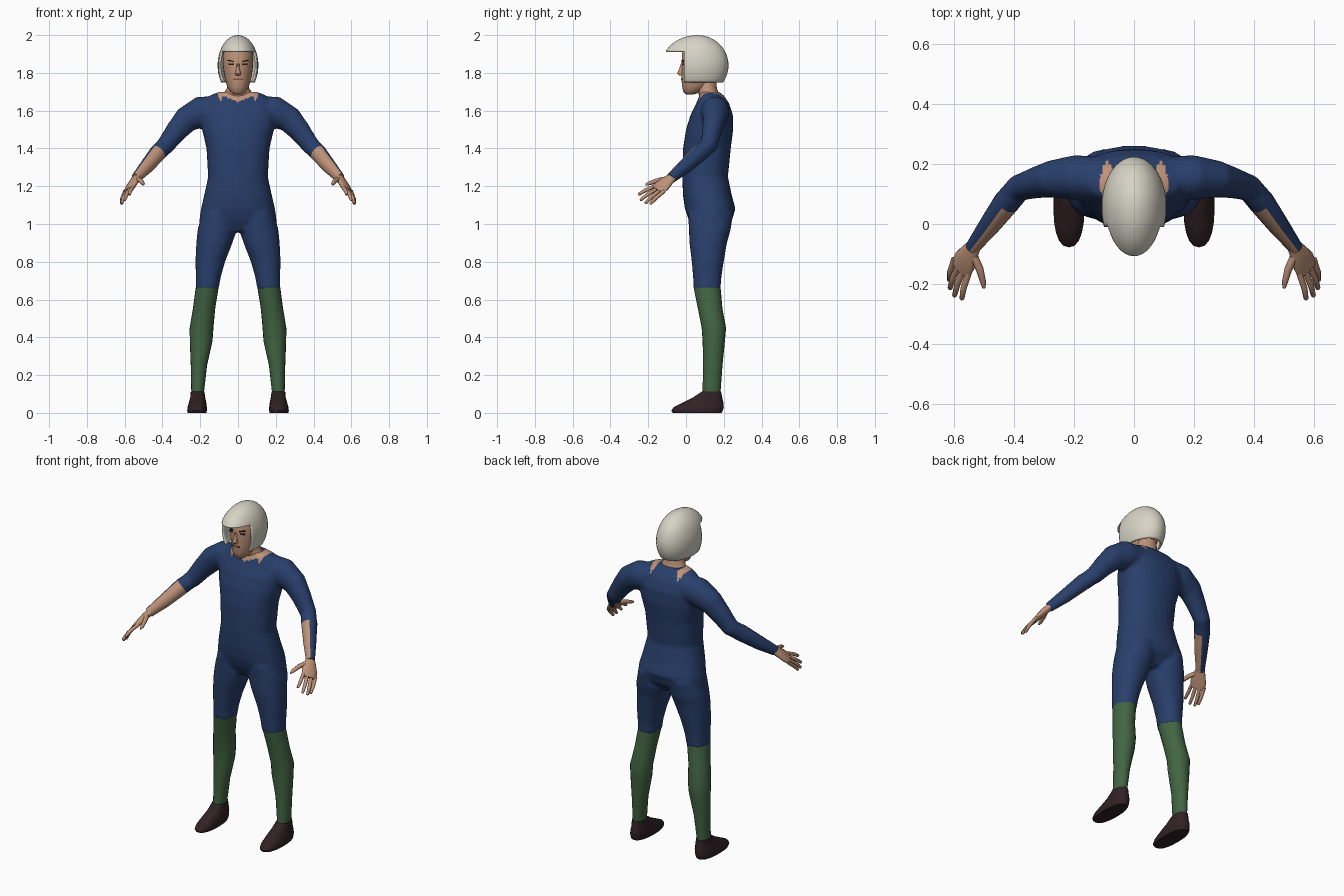
import bpy, bmesh, math
from mathutils import Vector, Matrix

cube = bpy.data.objects.get("Cube")
if cube:
    bpy.data.objects.remove(cube, do_unlink=True)


def material(name, r, g, b):
    m = bpy.data.materials.new(name)
    m.use_nodes = True
    m.diffuse_color = (r, g, b, 1)
    bsdf = next(n for n in m.node_tree.nodes if n.type == 'BSDF_PRINCIPLED')
    bsdf.inputs["Base Color"].default_value = (r, g, b, 1)
    bsdf.inputs["Roughness"].default_value = 0.7
    return m


BLUE = material("suit_blue", 0.022, 0.05, 0.15)
GREEN = material("legging_green", 0.055, 0.13, 0.055)
SKIN = material("skin", 0.52, 0.29, 0.19)
SHELL = material("helmet_ivory", 0.68, 0.65, 0.56)
BOOT = material("boot_brown", 0.03, 0.015, 0.018)
DARK = material("eye_dark", 0.02, 0.012, 0.01)
LIP = material("lip_brown", 0.22, 0.09, 0.06)


def slices(rows):
    """Horizontal sections: height, centre x, half width, front y, back y."""
    return [(Vector((cx, (f + b) / 2, z)), Vector((hw, 0, 0)), Vector((0, (b - f) / 2, 0)))
            for z, cx, hw, f, b in rows]


def limb(path, side=(0, 0, 1)):
    """Sections square to a path of x, y, z, radius along side, other radius."""
    pts = [Vector(p[:3]) for p in path]
    out = []
    for i, p in enumerate(path):
        t = (pts[min(i + 1, len(pts) - 1)] - pts[max(i - 1, 0)]).normalized()
        s = Vector(side)
        u = (s - t * s.dot(t)).normalized()
        out.append((pts[i], u * p[3], t.cross(u) * p[-1]))
    return out


def loft(bm, sections, mirror=1, n=20, power=1.0):
    """Skin a closed tube over the sections."""
    def shape(c):
        return math.copysign(abs(c) ** power, c)
    rings = []
    for c, u, v in sections:
        ring = []
        for k in range(n):
            a = math.tau * k / n
            p = c + u * shape(math.cos(a)) + v * shape(math.sin(a))
            ring.append(bm.verts.new((p.x * mirror, p.y, p.z)))
        rings.append(ring)
    for a, b in zip(rings, rings[1:]):
        for k in range(n):
            j = (k + 1) % n
            bm.faces.new((a[k], a[j], b[j], b[k]))
    bm.faces.new(rings[0])
    bm.faces.new(rings[-1])


def finish(name, bm, *mats, angle=50):
    bmesh.ops.recalc_face_normals(bm, faces=bm.faces[:])
    me = bpy.data.meshes.new(name)
    bm.to_mesh(me)
    bm.free()
    for m in mats:
        me.materials.append(m)
    ob = bpy.data.objects.new(name, me)
    bpy.context.collection.objects.link(ob)
    bpy.ops.object.select_all(action='DESELECT')
    ob.select_set(True)
    bpy.context.view_layer.objects.active = ob
    bpy.ops.object.shade_smooth_by_angle(angle=math.radians(angle))
    return ob


def part(name, sections, mat, **kw):
    bm = bmesh.new()
    loft(bm, sections, **kw)
    return finish(name, bm, mat)


# Suit: torso, thighs and upper arms fused into one skin
torso = slices([
    (0.96, 0, 0.10, 0.05, 0.19), (1.02, 0, 0.205, 0.015, 0.243), (1.08, 0, 0.196, -0.006, 0.262),
    (1.15, 0, 0.18, -0.016, 0.243), (1.25, 0, 0.158, -0.02, 0.222), (1.4, 0, 0.167, -0.016, 0.237),
    (1.5, 0, 0.19, 0, 0.25), (1.58, 0, 0.2, 0.025, 0.248), (1.64, 0, 0.185, 0.055, 0.228),
    (1.68, 0, 0.15, 0.07, 0.2), (1.7, 0, 0.1, 0.08, 0.175)])
thigh = slices([
    (1.06, 0.1, 0.09, 0.01, 0.25), (0.97, 0.11, 0.104, 0.015, 0.237), (0.9, 0.125, 0.096, 0.018, 0.217),
    (0.8, 0.147, 0.079, 0.03, 0.2), (0.72, 0.157, 0.066, 0.037, 0.188), (0.655, 0.163, 0.061, 0.04, 0.183)])
upper_arm = limb([
    (0.1, 0.15, 1.6, 0.08, 0.075), (0.2, 0.155, 1.592, 0.083, 0.075), (0.275, 0.15, 1.552, 0.07, 0.062),
    (0.33, 0.137, 1.488, 0.058, 0.052), (0.385, 0.12, 1.415, 0.049, 0.045), (0.415, 0.087, 1.387, 0.045, 0.043)])
bm = bmesh.new()
loft(bm, torso, n=32, power=0.88)
for s in (1, -1):
    loft(bm, thigh, s, power=0.92)
    loft(bm, upper_arm, s)
suit = finish("suit", bm, BLUE, SKIN)
remesh = suit.modifiers.new("fuse", 'REMESH')
remesh.mode = 'VOXEL'
remesh.voxel_size = 0.01
relax = suit.modifiers.new("relax", 'SMOOTH')
relax.iterations = 4
deps = bpy.context.evaluated_depsgraph_get()
fused = bpy.data.meshes.new_from_object(suit.evaluated_get(deps))
suit.modifiers.clear()
suit.data = fused
fused.materials.clear()
fused.materials.append(BLUE)
fused.materials.append(SKIN)

# Zigzag collar: skin above a jagged neckline
for f in fused.polygons:
    x, y, z = f.center
    x = abs(x)
    front = y < 0.12 and x < 0.075 and z > 1.645 + 0.45 * x
    point = 0.07 < x < 0.115 and z > 1.65 + 2 * abs(x - 0.09)
    f.material_index = 1 if front or point else 0
    f.use_smooth = True

# Forearms: sleeve on the outside, bare on the inner front
bm = bmesh.new()
forearm = limb([
    (0.375, 0.13, 1.425, 0.044, 0.041), (0.425, 0.073, 1.376, 0.046, 0.044),
    (0.485, -0.008, 1.303, 0.039, 0.035), (0.54, -0.08, 1.243, 0.028, 0.024)])
for s in (1, -1):
    loft(bm, forearm, s)
bmesh.ops.recalc_face_normals(bm, faces=bm.faces[:])
for f in bm.faces:
    inward = Vector((-0.75 * math.copysign(1, f.calc_center_median().x), -0.66, 0))
    if f.calc_center_median().y < 0.06 and f.normal.dot(inward) > 0.05:
        f.material_index = 1
finish("forearms", bm, BLUE, SKIN)

# Hands: palm, four fingers and thumb
across = Vector((-0.05, -0.04, 0.035))
pinky = Vector((0.602, -0.128, 1.163))
tips = [(0.616, -0.19, 1.105), (0.615, -0.218, 1.108), (0.6, -0.243, 1.125), (0.575, -0.253, 1.155)]
palm = limb([
    (0.53, -0.068, 1.253, 0.024, 0.02), (0.548, -0.095, 1.23, 0.034, 0.02),
    (0.565, -0.125, 1.203, 0.046, 0.018), (0.58, -0.153, 1.178, 0.043, 0.012)], across)
bm = bmesh.new()
for s in (1, -1):
    loft(bm, palm, s, n=16)
    for i, tip in enumerate(tips):
        root = pinky + across * (i / 3)
        tip = Vector(tip)
        bend = root.lerp(tip, 0.55) + Vector((0.004, 0, 0.004))
        start = root + (root - tip) * 0.2
        loft(bm, limb([(*start, 0.01), (*bend, 0.0105), (*tip.lerp(bend, 0.1), 0.008), (*tip, 0.004)]), s, n=8)
    loft(bm, limb([(0.54, -0.095, 1.24, 0.014), (0.515, -0.15, 1.23, 0.013),
                   (0.503, -0.195, 1.215, 0.01), (0.501, -0.214, 1.208, 0.005)]), s, n=8)
finish("hands", bm, SKIN)

# Leggings and boots
legging = slices([
    (0.665, 0.163, 0.0605, 0.04, 0.183), (0.55, 0.18, 0.059, 0.063, 0.193), (0.45, 0.193, 0.063, 0.083, 0.212),
    (0.38, 0.195, 0.06, 0.088, 0.206), (0.25, 0.207, 0.043, 0.091, 0.193), (0.1, 0.214, 0.033, 0.087, 0.182)])
boot = slices([
    (0.112, 0.214, 0.036, 0.083, 0.186), (0.08, 0.213, 0.04, 0.035, 0.192), (0.055, 0.214, 0.046, -0.015, 0.198),
    (0.03, 0.216, 0.051, -0.065, 0.2), (0.012, 0.217, 0.052, -0.078, 0.194), (0, 0.217, 0.049, -0.07, 0.188)])
for side, s in (("left", 1), ("right", -1)):
    part(side + "_legging", legging, GREEN, mirror=s)
    part(side + "_boot", boot, BOOT, mirror=s, power=0.85)

# Neck and head
part("neck", slices([(1.64, 0, 0.09, 0.075, 0.185), (1.695, 0, 0.075, 0.066, 0.172),
                     (1.72, 0, 0.058, 0.055, 0.163), (1.78, 0, 0.055, 0.045, 0.16)]), SKIN)
part("head", slices([
    (1.686, 0, 0.022, 0.0, 0.04), (1.698, 0, 0.04, -0.014, 0.08), (1.73, 0, 0.058, -0.021, 0.13),
    (1.78, 0, 0.072, -0.025, 0.17), (1.84, 0, 0.08, -0.023, 0.185), (1.9, 0, 0.079, -0.022, 0.18),
    (1.95, 0, 0.055, 0.0, 0.15), (1.965, 0, 0.03, 0.03, 0.12)]), SKIN, n=28)
part("nose", slices([(1.85, 0, 0.008, -0.027, 0), (1.82, 0, 0.01, -0.038, 0), (1.797, 0, 0.015, -0.048, 0),
                     (1.787, 0, 0.014, -0.038, 0)]), SKIN, n=10)


def plate(bm, x, y, z, width, height, yaw=0.0, roll=0.0):
    place = (Matrix.Translation((x, y, z)) @ Matrix.Rotation(yaw, 4, 'Z')
             @ Matrix.Rotation(roll, 4, 'Y') @ Matrix.Diagonal((width, 0.008, height, 1)))
    bmesh.ops.create_cube(bm, size=1, matrix=place)


# Eyes, brows and mouth
bm = bmesh.new()
for s in (1, -1):
    plate(bm, 0.037 * s, -0.012, 1.846, 0.026, 0.008, 0.3 * s)
    plate(bm, 0.037 * s, -0.013, 1.863, 0.036, 0.006, 0.3 * s, -0.2 * s)
finish("eyes_and_brows", bm, DARK)
bm = bmesh.new()
plate(bm, 0, -0.022, 1.767, 0.046, 0.007)
finish("mouth", bm, LIP)

# Helmet: egg-shaped shell cut open for the face, leaving a peak
bm = bmesh.new()
bmesh.ops.create_uvsphere(bm, u_segments=40, v_segments=24, radius=1)
for v in bm.verts:
    v.co = Vector((v.co.x * 0.108, 0.06 + v.co.y * (0.19 if v.co.y < 0 else 0.165), 1.84 + v.co.z * 0.16))
BASE, PEAK, FACE = 1.75, 1.915, -0.01
for co, no in (((0, 0, BASE), (0, 0, 1)), ((0, 0, PEAK), (0, 0, 1)), ((0, FACE, 0), (0, 1, 0))):
    bmesh.ops.bisect_plane(bm, geom=bm.verts[:] + bm.edges[:] + bm.faces[:], plane_co=co, plane_no=no)
gone = []
for f in bm.faces:
    c = f.calc_center_median()
    if c.z < BASE or (c.z < PEAK and c.y < FACE):
        gone.append(f)
bmesh.ops.delete(bm, geom=gone, context='FACES')
helmet = finish("helmet", bm, SHELL)
thick = helmet.modifiers.new("thickness", 'SOLIDIFY')
thick.thickness = 0.01
thick.offset = -1
